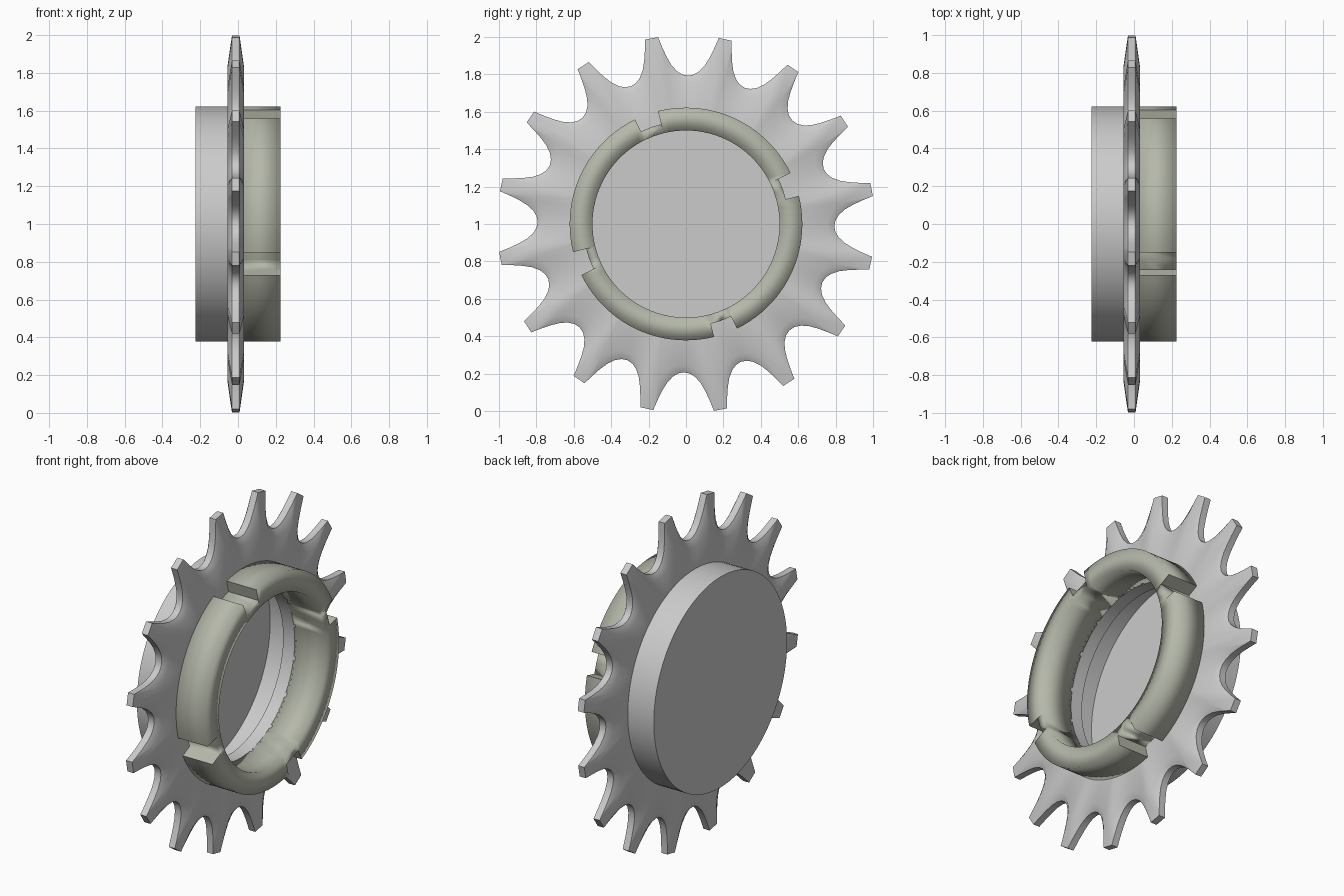
import bpy, bmesh
from math import cos, sin, radians, degrees

if "Cube" in bpy.data.objects:
    bpy.data.objects.remove(bpy.data.objects["Cube"])

CZ = 1.0        # height of the wheel axis
TEETH = 16
R_HUB, R_BORE = 0.622, 0.50


def polar(x, r, deg):
    a = radians(deg)
    return (x, r * cos(a), CZ + r * sin(a))


def loft(name, loops, close_section=False, cap_first=False):
    """Skin a list of loops, each a list of (x, radius, degrees)."""
    bm = bmesh.new()
    rows = [[bm.verts.new(polar(*p)) for p in loop] for loop in loops]
    n = len(rows[0])
    pairs = list(zip(rows, rows[1:]))
    if close_section:
        pairs.append((rows[-1], rows[0]))
    for a, b in pairs:
        for i in range(n):
            j = (i + 1) % n
            bm.faces.new((a[i], a[j], b[j], b[i]))
    if cap_first:
        bm.faces.new(rows[0])
    bmesh.ops.recalc_face_normals(bm, faces=bm.faces)
    me = bpy.data.meshes.new(name)
    bm.to_mesh(me)
    bm.free()
    ob = bpy.data.objects.new(name, me)
    bpy.context.collection.objects.link(ob)
    return ob


def smooth(ob, deg):
    bpy.ops.object.select_all(action='DESELECT')
    ob.select_set(True)
    bpy.context.view_layer.objects.active = ob
    bpy.ops.object.shade_smooth_by_angle(angle=radians(deg))


# Toothed sprocket disc: half tooth profile (degrees from centre, radius)
half = [(2.0, 1.01), (2.9, 0.95), (3.9, 0.90), (5.2, 0.855),
        (7.0, 0.82), (9.0, 0.80)]
tooth = [(-a, r) for a, r in reversed(half)] + half + [(11.25, 0.793)]
outline = [(r, 10.5 + k * 360 / TEETH + a) for k in range(TEETH) for a, r in tooth]
XM = -0.012     # mid plane of the disc


def bore(x):
    return [(x, R_BORE, a) for r, a in outline]


def face(x):
    return [(x, 0.755 + 0.42 * (r - 0.79), a) for r, a in outline]


def rim(x):
    return [(x, r, a) for r, a in outline]


sprocket = loft("sprocket_disc",
                [bore(XM + 0.043), face(XM + 0.043), rim(XM + 0.02),
                 rim(XM - 0.02), face(XM - 0.043), bore(XM - 0.043)],
                close_section=True)
smooth(sprocket, 50)

# Closed hub cup on the left side
circle = [i * 360 / 96 for i in range(96)]
hub = loft("hub_cup",
           [[(-0.225, R_HUB, a) for a in circle],
            [(-0.05, R_HUB, a) for a in circle]], cap_first=True)
smooth(hub, 40)

# Notched ring on the right side: four slots cut in its outer edge
section = []
for k in range(4):
    s = 20 + 90 * k
    section += [(0.55, s - 6), (0.55, s), (0.55, s + 6)]
    section += [(R_HUB, s + 6 + i * 78 / 22) for i in range(23)]
ring = loft("notched_ring",
            [[(x, r, a) for r, a in section] for x in (0.02, 0.225)]
            + [[(x, R_BORE, a) for r, a in section] for x in (0.225, 0.02)],
            close_section=True)

# Soft shading round the ring, hard edges at the slots
bm = bmesh.new()
bm.from_mesh(ring.data)
for f in bm.faces:
    f.smooth = True
for f in bm.faces:
    c = f.calc_center_median()
    radial = c.copy()
    radial.x, radial.z = 0, c.z - CZ
    radial.normalize()
    if abs(f.normal.x) < 0.5 and abs(f.normal.dot(radial)) < 0.6:
        for e in f.edges:
            e.smooth = False
bm.to_mesh(ring.data)
bm.free()

mat = bpy.data.materials.new("olive_grey")
mat.diffuse_color = (0.46, 0.48, 0.40, 1)
mat.use_nodes = True
mat.node_tree.nodes["Principled BSDF"].inputs["Base Color"].default_value = mat.diffuse_color
ring.data.materials.append(mat)
